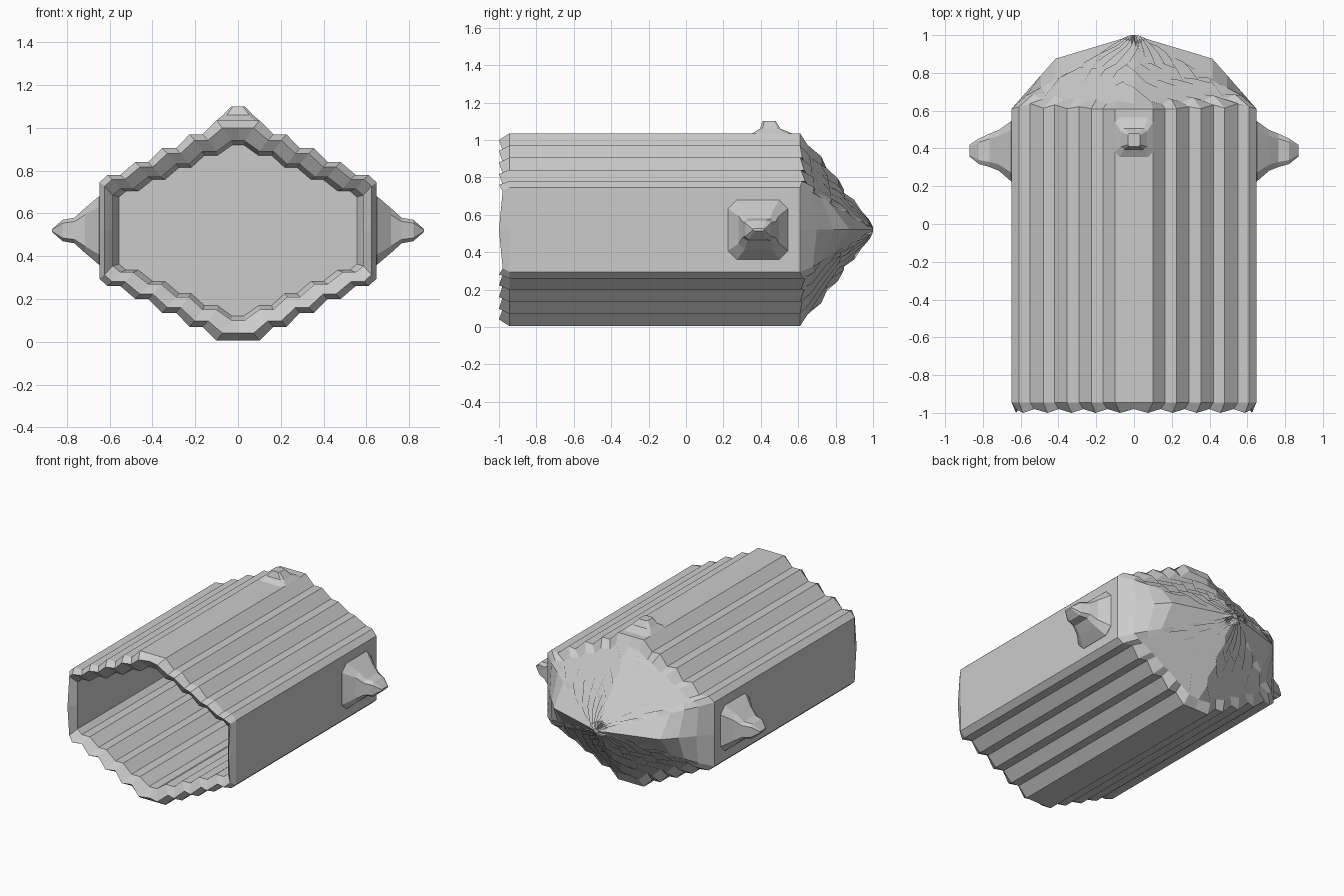
import bpy, bmesh

if "Cube" in bpy.data.objects:
    bpy.data.objects.remove(bpy.data.objects["Cube"])

CZ = 0.52  # height of the tube axis

# Quarter cross-sections (x, height above axis), top centre to side centre
OUTER = [(0, .515), (.1, .515), (.165, .45), (.226, .45), (.29, .385), (.355, .385),
         (.42, .32), (.48, .32), (.55, .26), (.61, .26), (.648, .225), (.648, 0)]
INNER = [(0, .42), (.03, .42), (.1, .37), (.165, .37), (.23, .31), (.29, .31),
         (.36, .25), (.42, .25), (.49, .195), (.55, .195), (.585, .165), (.585, 0)]
MIDDLE = [((a + c) / 2 + .008, (b + d) / 2 + .012 * (b > 0))
          for (a, b), (c, d) in zip(OUTER, INNER)]
MIDDLE[0] = (0, MIDDLE[0][1])


def ring(quarter, depth, scale=1.0):
    """Mirror a quarter profile to a full ring; depth(i, x, z) gives y."""
    idx = [(i, 1, 1) for i in range(12)]
    idx += [(i, 1, -1) for i in range(10, -1, -1)]
    idx += [(i, -1, -1) for i in range(1, 12)]
    idx += [(i, -1, 1) for i in range(10, 0, -1)]
    pts = []
    for i, sx, sz in idx:
        x, z = quarter[i][0] * scale, quarter[i][1] * scale
        pts.append((sx * x, depth(i, x, z), CZ + sz * z))
    return pts


def loft(name, rings):
    """Skin equal-length rings and close both ends."""
    bm = bmesh.new()
    rows = [[bm.verts.new(p) for p in r] for r in rings]
    for a, b in zip(rows, rows[1:]):
        n = len(a)
        for i in range(n):
            j = (i + 1) % n
            bm.faces.new((a[i], a[j], b[j], b[i]))
    bm.faces.new(rows[0])
    bm.faces.new(rows[-1])
    bmesh.ops.remove_doubles(bm, verts=bm.verts, dist=1e-5)
    bmesh.ops.recalc_face_normals(bm, faces=bm.faces)
    me = bpy.data.meshes.new(name)
    bm.to_mesh(me)
    bm.free()
    ob = bpy.data.objects.new(name, me)
    bpy.context.collection.objects.link(ob)
    return ob


def cap_depth(k):
    """Knobbly diamond-pyramid end with sloped sides."""
    def depth(i, x, z):
        dx, dz = x / .648, z / .515
        f = max(0, min(1 - dz - .5 * dx, 1.9 * (1 - dx)))
        bump = 0 if i >= 10 else .02 * (-1) ** (i + k)
        return .61 + .39 * f + (bump if k else 0)
    return depth


# Hollow ribbed shell: pointed back end, outer wall, rounded rim, inner wall
scales = [1, .88, .76, .64, .53, .42, .31, .2, .1]
shell = [ring(OUTER, lambda i, x, z: 1.0, .03)]
shell += [ring(OUTER, cap_depth(k), scales[k]) for k in range(8, -1, -1)]
shell += [
    ring(OUTER, lambda i, x, z: -.945),
    ring(MIDDLE, lambda i, x, z: -1.0 if i % 2 else -.98),
    ring(INNER, lambda i, x, z: -.945),
    ring(INNER, lambda i, x, z: .5),
    ring(INNER, lambda i, x, z: .55, .95),
]
loft("ribbed_shell", shell)


def octagon(hu, hv, cut):
    """Chamfered rectangle in two axes."""
    a, b = hu * (1 - cut), hv * (1 - cut)
    return [(hu, b), (a, hv), (-a, hv), (-hu, b), (-hu, -b), (-a, -hv), (a, -hv), (hu, -b)]


# Side spikes: (x, y centre, half y, half z)
SPIKE = [(.62, .385, .162, .162), (.65, .385, .160, .16), (.715, .39, .108, .105),
         (.765, .39, .088, .06), (.82, .385, .068, .05), (.87, .388, .032, .006)]
for side, label in ((1, "right_spike"), (-1, "left_spike")):
    loft(label, [[(side * x, cy + u, CZ + v) for u, v in octagon(hy, hz, .3)]
                 for x, cy, hy, hz in SPIKE])

# Top sight: (z, y centre, half x, half y)
SIGHT = [(1.0, .48, .1, .128), (1.035, .46, .1, .105), (1.06, .45, .07, .055), (1.1, .445, .032, .035)]
loft("top_sight", [[(u, cy + v, z) for u, v in octagon(hx, hy, .25)] for z, cy, hx, hy in SIGHT])
